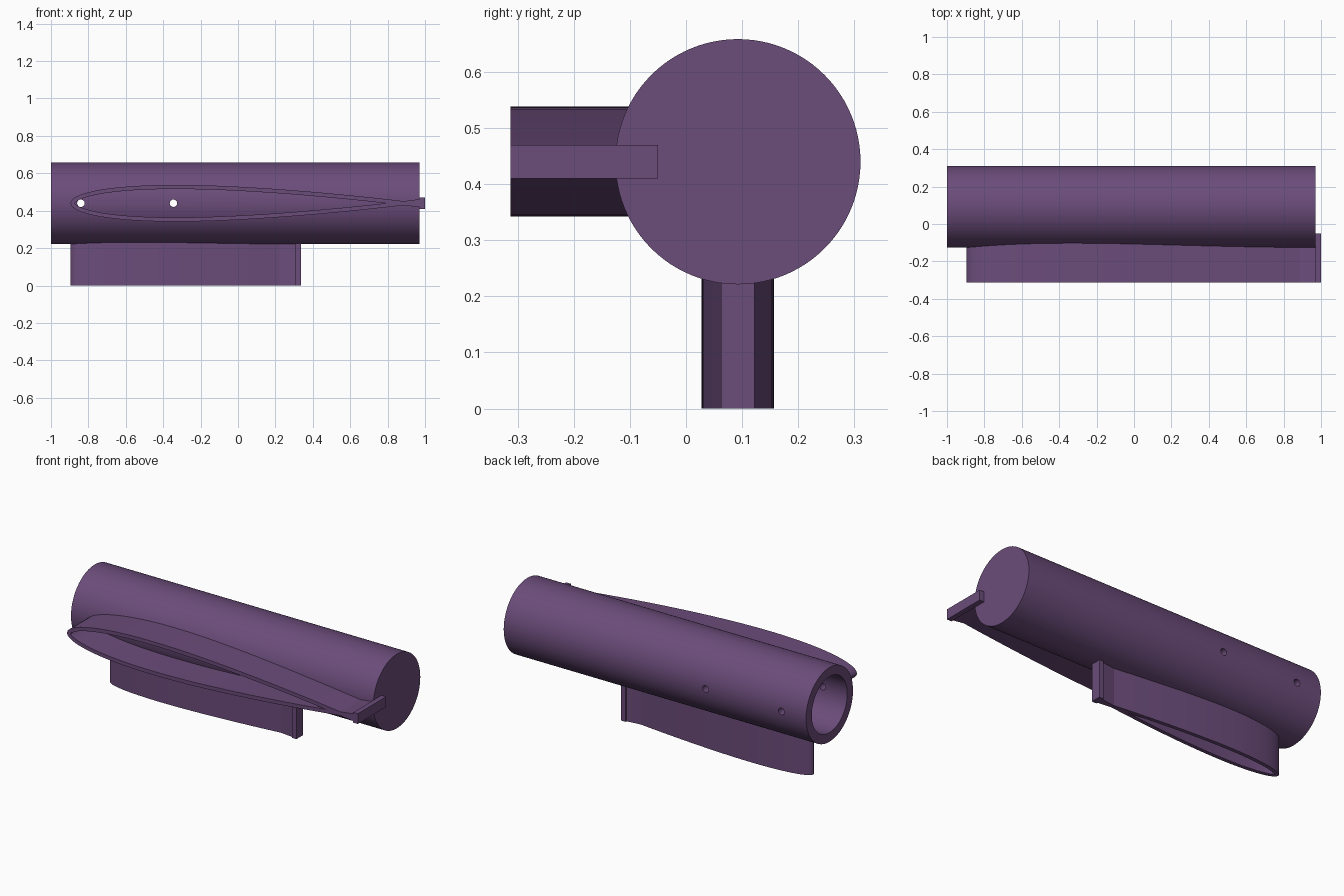
import bpy
import bmesh
from math import pi, cos, sqrt, radians
from mathutils import Vector

cube = bpy.data.objects.get("Cube")
if cube:
    bpy.data.objects.remove(cube, do_unlink=True)

# Single colour
purple = bpy.data.materials.new("muted purple")
purple.use_nodes = True
COLOUR = (0.147, 0.072, 0.195, 1)
purple.diffuse_color = COLOUR
purple.node_tree.nodes["Principled BSDF"].inputs["Base Color"].default_value = COLOUR

AXIS_Y, AXIS_Z = 0.0925, 0.44
RADIUS = 0.2185
WALL = 0.022
TUBE_START, TUBE_END = -1.0, 0.97


def activate(obj):
    bpy.ops.object.select_all(action="DESELECT")
    obj.select_set(True)
    bpy.context.view_layer.objects.active = obj


def smooth(obj):
    activate(obj)
    bpy.ops.object.shade_smooth_by_angle(angle=radians(30))


def cylinder(name, radius, length, centre, rotation, sides):
    bpy.ops.mesh.primitive_cylinder_add(vertices=sides, radius=radius, depth=length,
                                        location=centre, rotation=rotation)
    obj = bpy.context.object
    obj.name = name
    obj.data.materials.append(purple)
    return obj


def cut(obj, cutter):
    activate(obj)
    mod = obj.modifiers.new("cut", "BOOLEAN")
    mod.operation = "DIFFERENCE"
    mod.solver = "EXACT"
    mod.object = cutter
    bpy.ops.object.modifier_apply(modifier=mod.name)
    bpy.data.objects.remove(cutter, do_unlink=True)


def airfoil(nose, tail, half, steps=36):
    """Inner outline and its outward offset, from upper tail round the nose to lower tail."""
    chord = tail - nose
    upper = []
    for i in range(steps + 1):
        t = (1 + cos(pi * i / steps)) / 2
        v = 0.2969 * sqrt(t) - 0.126 * t - 0.3516 * t**2 + 0.2843 * t**3 - 0.1036 * t**4
        upper.append(Vector((nose + chord * t, half * v / 0.1)))
    inner = upper + [Vector((p.x, -p.y)) for p in reversed(upper[:-1])]
    outer = []
    for i, p in enumerate(inner):
        d = (inner[min(i + 1, len(inner) - 1)] - inner[max(i - 1, 0)]).normalized()
        outer.append(p + WALL * Vector((d.y, -d.x)) * -1)
    return inner, outer


def fin_wall(name, nose, tail, half, place, depths):
    """Hollow streamlined wall; place maps (along, across, depth) to the model."""
    inner, outer = airfoil(nose, tail, half)
    bm = bmesh.new()
    rings = []
    for i, o in zip(inner, outer):
        corners = [(i, depths[0]), (o, depths[0]), (o, depths[1]), (i, depths[1])]
        rings.append([bm.verts.new(place(p.x, p.y, d)) for p, d in corners])
    for a, b in zip(rings, rings[1:]):
        for k in range(4):
            n = (k + 1) % 4
            bm.faces.new((a[k], a[n], b[n], b[k]))
    bm.faces.new(rings[0])
    bm.faces.new(rings[-1])
    bmesh.ops.recalc_face_normals(bm, faces=bm.faces)
    mesh = bpy.data.meshes.new(name)
    bm.to_mesh(mesh)
    bm.free()
    mesh.materials.append(purple)
    obj = bpy.data.objects.new(name, mesh)
    bpy.context.collection.objects.link(obj)
    smooth(obj)


def block(name, low, high):
    low, high = Vector(low), Vector(high)
    bpy.ops.mesh.primitive_cube_add(size=1, location=(low + high) / 2)
    obj = bpy.context.object
    obj.name = name
    obj.scale = high - low
    obj.data.materials.append(purple)


# Main tube with a blind bore and two cross holes
along_x, along_y = (0, pi / 2, 0), (pi / 2, 0, 0)
tube = cylinder("tube", RADIUS, TUBE_END - TUBE_START,
                ((TUBE_START + TUBE_END) / 2, AXIS_Y, AXIS_Z), along_x, 96)
cut(tube, cylinder("bore_cutter", 0.165, 1.9, (-0.1, AXIS_Y, AXIS_Z), along_x, 96))
for x in (-0.84, -0.345):
    cut(tube, cylinder("hole_cutter", 0.02, 1, (x, AXIS_Y, AXIS_Z), along_y, 24))
smooth(tube)

# Long front fin with its tail block
fin_wall("front_fin", -0.895, 0.975, 0.098,
         lambda u, v, d: (u, d, AXIS_Z + v), (-0.313, -0.08))
block("front_fin_tail", (0.97, -0.313, AXIS_Z - 0.03), (1.0, -0.05, AXIS_Z + 0.03))

# Short bottom fin with its tail block
fin_wall("bottom_fin", -0.895, 0.312, 0.0645,
         lambda u, v, d: (u, AXIS_Y + v, d), (0.0, 0.25))
block("bottom_fin_tail", (0.307, AXIS_Y - 0.03, 0.0), (0.337, AXIS_Y + 0.03, 0.26))
